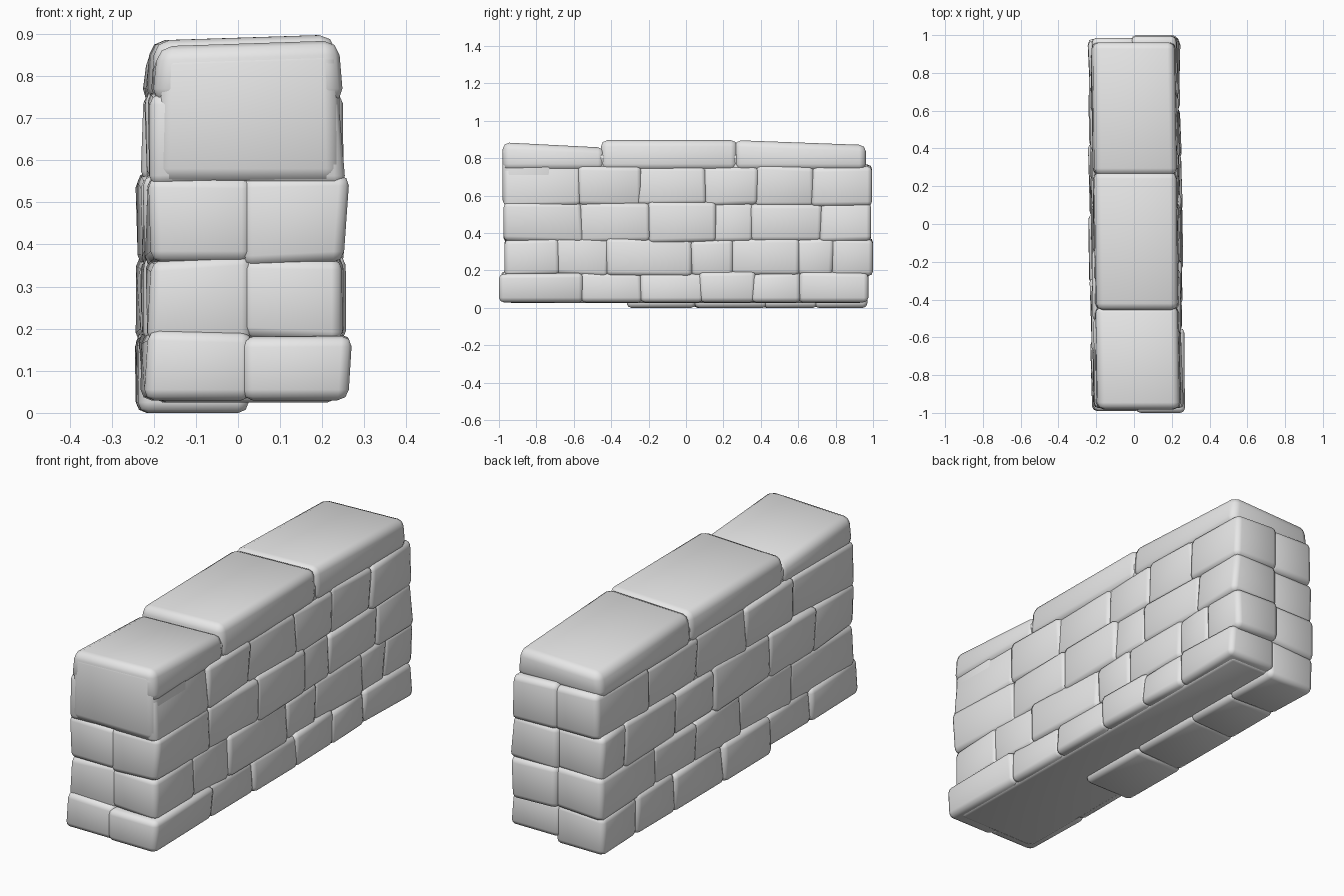
import bpy, bmesh, math, random

if "Cube" in bpy.data.objects:
    bpy.data.objects.remove(bpy.data.objects["Cube"])

random.seed(7)
stone_mat = bpy.data.materials.new("stone grey")
stone_mat.diffuse_color = (0.8, 0.8, 0.8, 1)
stone_mat.use_nodes = True
stone_mat.node_tree.nodes["Principled BSDF"].inputs["Base Color"].default_value = stone_mat.diffuse_color


def centre(y):
    # the wall leans slightly to +x at the front end
    return 0.010 - 0.012 * y


def block(name, x, y, z, bevel=0.025, jx=0.0, jyz=0.0, tops=None, taper=0.0):
    """Bevelled six-sided stone; tops = heights at (front, back)."""
    bm = bmesh.new()
    v = {}
    for i in (0, 1):
        for j in (0, 1):
            for k in (0, 1):
                px, py, pz = x[i], y[j], z[k]
                if k and tops:
                    pz = tops[j] + (0.006 if i else -0.008)
                if k:
                    px -= math.copysign(taper, px)
                if abs(px) > 0.1:
                    px += random.uniform(-jx, jx)
                if abs(py) < 0.94:
                    py += random.uniform(-jyz, jyz)
                if 0.1 < pz < 0.8:
                    pz += random.uniform(-jyz, jyz)
                v[i, j, k] = bm.verts.new((px + centre(py), py, pz))
    for a in (0, 1):
        bm.faces.new([v[a, 0, 0], v[a, 1, 0], v[a, 1, 1], v[a, 0, 1]])
        bm.faces.new([v[0, a, 0], v[1, a, 0], v[1, a, 1], v[0, a, 1]])
        bm.faces.new([v[0, 0, a], v[1, 0, a], v[1, 1, a], v[0, 1, a]])
    bmesh.ops.recalc_face_normals(bm, faces=bm.faces)
    bmesh.ops.bevel(bm, geom=bm.edges[:], offset=bevel, segments=2,
                    profile=0.5, affect='EDGES', clamp_overlap=True)
    me = bpy.data.meshes.new(name)
    bm.to_mesh(me)
    bm.free()
    me.materials.append(stone_mat)
    ob = bpy.data.objects.new(name, me)
    bpy.context.collection.objects.link(ob)
    return ob


# Solid core behind the facing stones
block("wall_core", (-0.212, 0.212), (-0.95, 0.945), (0.025, 0.83), 0.02)

# Courses: bottom, top, half thickness, joints on right side, joints on left side
courses = [
    (0.03, 0.18, 0.242, [-1.0, -0.56, -0.24, 0.08, 0.36, 0.61, 0.975],
     [-0.99, -0.62, -0.3, 0.05, 0.42, 0.7, 0.97]),
    (0.18, 0.36, 0.232, [-0.97, -0.69, -0.42, 0.03, 0.25, 0.6, 0.78, 1.0],
     [-0.97, -0.48, -0.1, 0.25, 0.55, 0.98]),
    (0.36, 0.555, 0.234, [-0.975, -0.56, -0.2, 0.15, 0.35, 0.72, 0.99],
     [-0.975, -0.66, -0.32, 0.1, 0.4, 0.78, 0.97]),
    (0.555, 0.75, 0.226, [-0.975, -0.57, -0.25, 0.1, 0.38, 0.68, 0.995],
     [-0.975, -0.5, -0.15, 0.22, 0.6, 0.985]),
]
lap = 0.009  # neighbours overlap so that joints stay shallow
for c, (z0, z1, half, right, left) in enumerate(courses):
    for side, joints in ((1, right), (-1, left)):
        for n in range(len(joints) - 1):
            y0, y1 = joints[n], joints[n + 1]
            first, last = n == 0, n == len(joints) - 2
            # left footing reaches the ground, right footing sits higher
            low = z0
            if c == 0 and side < 0 and y0 > -0.4:
                low = 0.0
            xs = (-0.012, half) if side > 0 else (-half, 0.012)
            block(f"course_{c + 1}_{'right' if side > 0 else 'left'}_stone_{n + 1}",
                  xs,
                  (y0 if first else y0 - lap, y1 if last else y1 + lap),
                  (low if c == 0 else z0 - lap, z1 + lap),
                  jx=0.011, jyz=0.009)

# Tall corner stone at the front end, joining the coping
block("front_corner_stone", (-0.218, 0.224), (-0.982, -0.7), (0.545, 0.85),
      0.035, tops=(0.868, 0.86), taper=0.008)

# Three long coping stones
copings = [(-0.98, -0.435, 0.88, 0.852), (-0.455, 0.275, 0.892, 0.892),
           (0.26, 0.962, 0.892, 0.866)]
for n, (y0, y1, t0, t1) in enumerate(copings):
    block(f"coping_stone_{n + 1}", (-0.226, 0.226), (y0, y1), (0.735, 0.88),
          0.035, jx=0.004, tops=(t0, t1), taper=0.012)

# Smooth shading with sharp joints
bpy.ops.object.select_all(action='SELECT')
bpy.context.view_layer.objects.active = bpy.data.objects["wall_core"]
bpy.ops.object.shade_smooth_by_angle(angle=math.radians(60))
